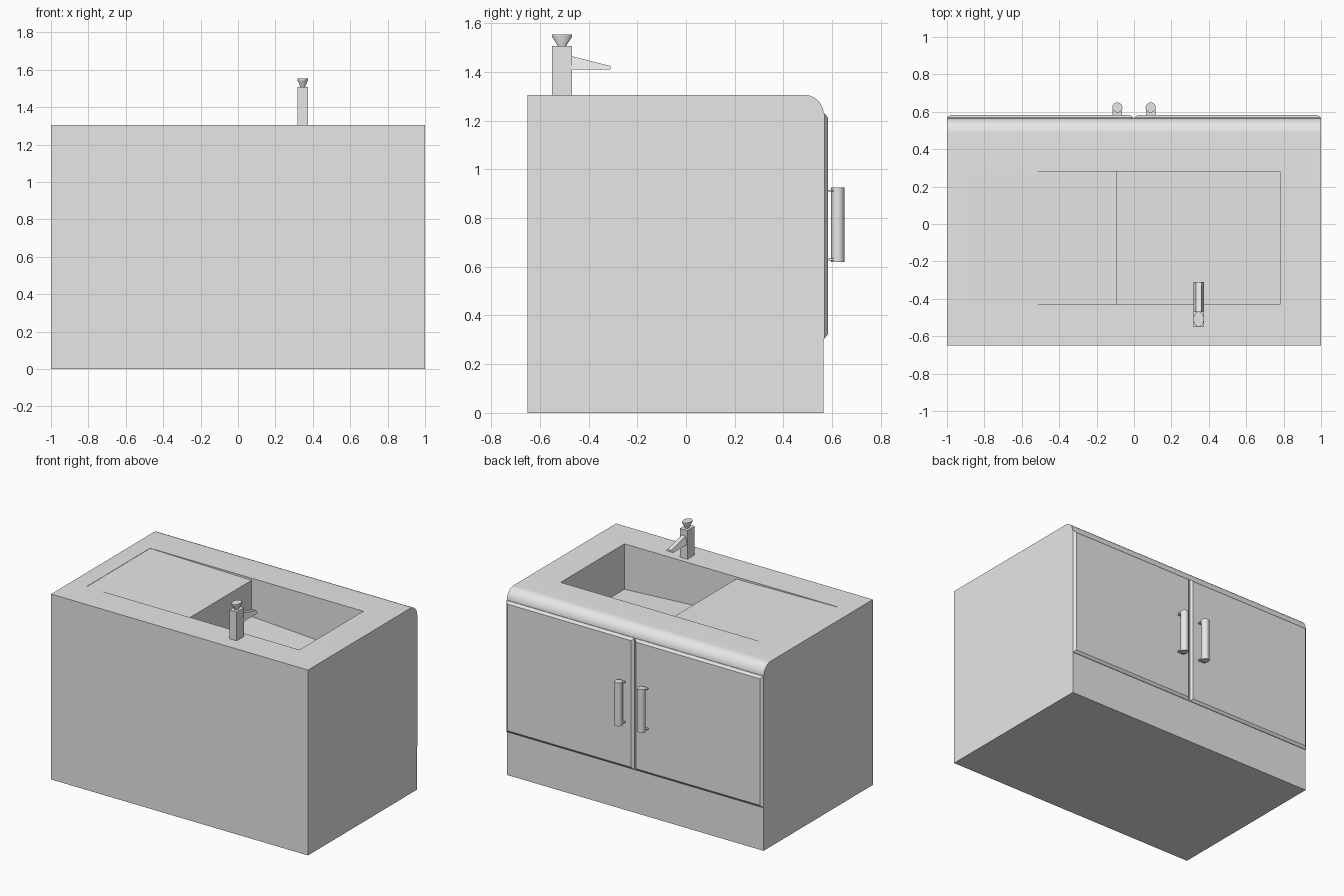
import bpy, bmesh, math
from mathutils import Matrix, Vector

if "Cube" in bpy.data.objects:
    bpy.data.objects.remove(bpy.data.objects["Cube"], do_unlink=True)

grey = bpy.data.materials.new("light grey")
grey.use_nodes = True
grey.diffuse_color = (0.8, 0.8, 0.8, 1)
grey.node_tree.nodes["Principled BSDF"].inputs["Base Color"].default_value = (0.8, 0.8, 0.8, 1)


def finish(name, bm, smooth=False):
    bmesh.ops.recalc_face_normals(bm, faces=bm.faces)
    me = bpy.data.meshes.new(name)
    bm.to_mesh(me)
    bm.free()
    me.materials.append(grey)
    ob = bpy.data.objects.new(name, me)
    bpy.context.collection.objects.link(ob)
    if smooth:
        shade(ob)
    return ob


def activate(ob):
    bpy.ops.object.select_all(action='DESELECT')
    ob.select_set(True)
    bpy.context.view_layer.objects.active = ob


def shade(ob):
    activate(ob)
    bpy.ops.object.shade_smooth_by_angle(angle=math.radians(30))


def loft(name, rings, smooth=False):
    """Closed solid through rings of matching points."""
    bm = bmesh.new()
    vs = [[bm.verts.new(p) for p in ring] for ring in rings]
    n = len(vs[0])
    bm.faces.new(vs[0])
    bm.faces.new(vs[-1])
    for a, b in zip(vs, vs[1:]):
        for i in range(n):
            j = (i + 1) % n
            bm.faces.new((a[i], a[j], b[j], b[i]))
    return finish(name, bm, smooth)


def box(name, x0, x1, y0, y1, z0, z1):
    return loft(name, [[(x0, y0, z), (x1, y0, z), (x1, y1, z), (x0, y1, z)] for z in (z0, z1)])


def ellipse(cx, cy, z, rx, ry, n=24):
    return [(cx + rx * math.cos(i * math.tau / n), cy + ry * math.sin(i * math.tau / n), z)
            for i in range(n)]


# Cabinet body: side profile with a rounded upper edge above the doors
TOP, R = 1.305, 0.078
profile = [(-0.65, 0), (0.565, 0)]
for i in range(13):
    a = i / 12 * math.pi / 2
    profile.append((0.565 - R + R * math.cos(a), TOP - R + R * math.sin(a)))
profile.append((-0.65, TOP))
body = loft("cabinet_body", [[(x, y, z) for y, z in profile] for x in (-1, 1)])

# Sink basin and gently sloping draining board, cut in one piece
cut = [(-0.88, 1.303), (-0.09, 1.29), (-0.09, 1.035), (0.78, 0.985), (0.78, 1.4), (-0.88, 1.4)]
cutter = loft("basin_cutter", [[(x, y, z) for x, z in cut] for y in (-0.43, 0.28)])
cutter.hide_render = True
mod = body.modifiers.new("basin", 'BOOLEAN')
mod.operation = 'DIFFERENCE'
mod.solver = 'EXACT'
mod.object = cutter
activate(body)
bpy.ops.object.modifier_apply(modifier="basin")
bpy.data.objects.remove(cutter, do_unlink=True)
shade(body)

# Drain: a cluster of small round plates on the sloping basin floor
spots = [(0, 0)] + [(0.021 * math.cos(k * math.tau / 6 + 0.3), 0.021 * math.sin(k * math.tau / 6 + 0.3))
                    for k in range(6)]
for k, (dx, dy) in enumerate(spots):
    x, y = 0.67 + dx, -0.075 + dy
    z = 1.035 - (x + 0.09) * 0.05 / 0.87
    loft(f"drain_spot_{k}", [ellipse(x, y, z + h, 0.009, 0.009, 12) for h in (-0.003, 0.003)])

# Doors with chamfered rims, and bar handles on flat brackets
for side, s in (("left", 1), ("right", -1)):
    rings = []
    for y, inset in ((0.56, 0), (0.569, 0), (0.582, 0.017)):
        x0, x1, z0, z1 = 0.003 + inset, 1.0 - inset, 0.305 + inset, 1.23 - inset
        rings.append([(s * x0, y, z0), (s * x1, y, z0), (s * x1, y, z1), (s * x0, y, z1)])
    loft(f"{side}_door", rings)
    loft(f"{side}_handle", [ellipse(s * 0.089, 0.623, z, 0.027, 0.027) for z in (0.62, 0.925)], True)
    for part, z in (("lower", 0.63), ("upper", 0.912)):
        box(f"{side}_handle_{part}_bracket", s * 0.089 - 0.026, s * 0.089 + 0.026,
            0.575, 0.623, z - 0.004, z + 0.004)

# Tap: square post, tapering spout and flared oval knob
CX, CY = 0.346, -0.509
box("tap_post", CX - 0.029, CX + 0.029, CY - 0.041, CY + 0.041, TOP - 0.01, 1.507)
spout = []
for y, z1 in ((-0.475, 1.466), (-0.31, 1.424)):
    spout.append([(CX - 0.028, y, 1.41), (CX + 0.028, y, 1.41), (CX + 0.014, y, z1), (CX - 0.014, y, z1)])
loft("tap_spout", spout)
loft("tap_knob", [ellipse(CX, CY, z, r * 0.68, r) for z, r in
                  ((1.50, 0.018), (1.51, 0.019), (1.544, 0.041), (1.553, 0.041))], True)
